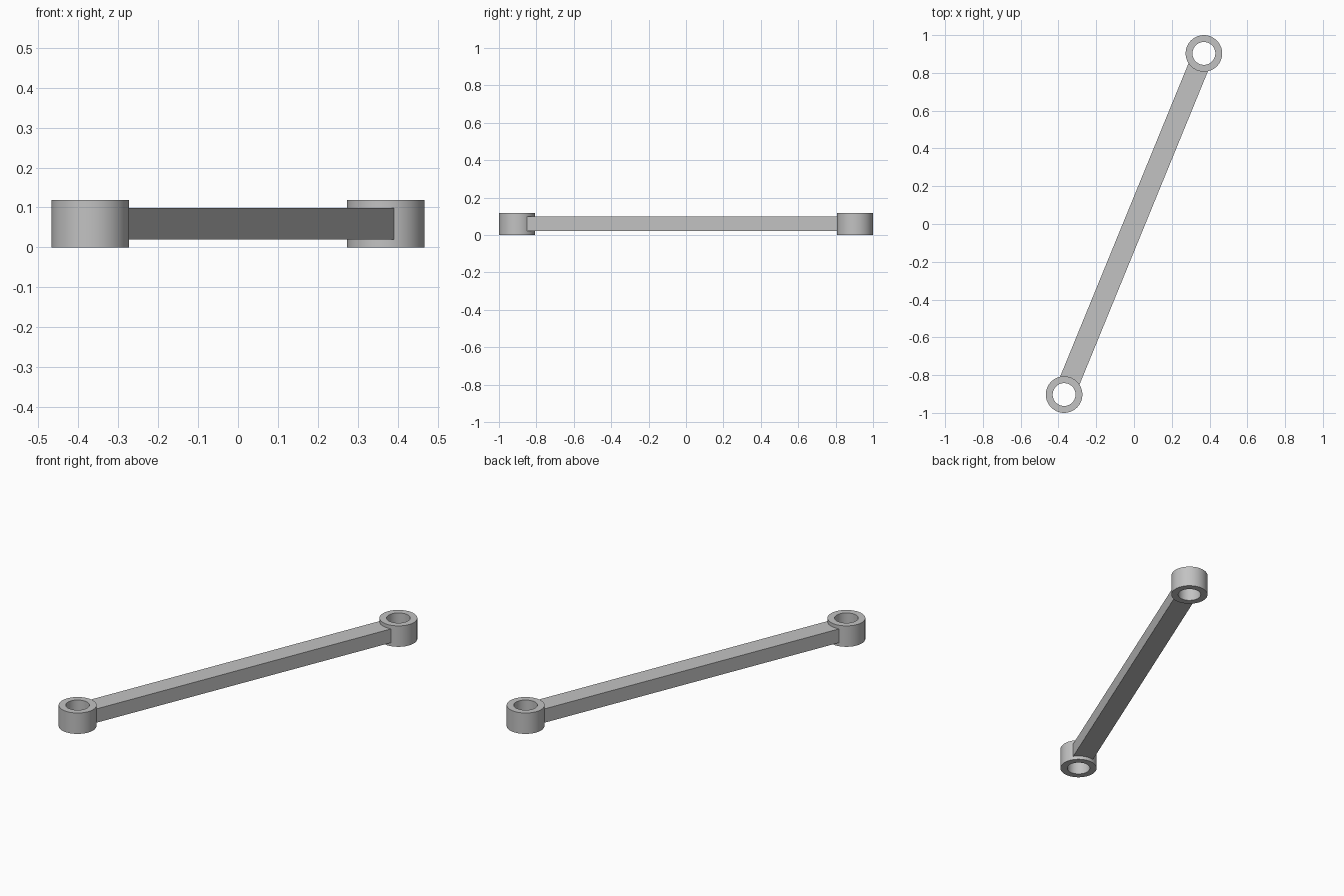
import bpy
import bmesh
from math import tau, radians
from mathutils import Vector, Matrix

if "Cube" in bpy.data.objects:
    bpy.data.objects.remove(bpy.data.objects["Cube"], do_unlink=True)

END = Vector((0.37, 0.903, 0))      # centre of the rear eye; the front one is opposite
OUTER, INNER, HEIGHT = 0.0968, 0.0605, 0.118
BAR_WIDTH, BAR_HEIGHT = 0.111, 0.078

steel = bpy.data.materials.new("grey steel")
steel.use_nodes = True
colour = (0.54, 0.54, 0.54, 1)
steel.diffuse_color = colour
steel.node_tree.nodes["Principled BSDF"].inputs["Base Color"].default_value = colour


def add_object(name, bm):
    bmesh.ops.recalc_face_normals(bm, faces=bm.faces)
    mesh = bpy.data.meshes.new(name)
    bm.to_mesh(mesh)
    bm.free()
    mesh.materials.append(steel)
    obj = bpy.data.objects.new(name, mesh)
    bpy.context.collection.objects.link(obj)
    return obj


def eye(name, centre):
    """Ring turned from a rectangular section."""
    bm = bmesh.new()
    section = [(INNER, 0), (OUTER, 0), (OUTER, HEIGHT), (INNER, HEIGHT)]
    verts = [bm.verts.new((r, 0, z)) for r, z in section]
    edges = [bm.edges.new((verts[i], verts[(i + 1) % 4])) for i in range(4)]
    bmesh.ops.spin(bm, geom=verts + edges, cent=(0, 0, 0), axis=(0, 0, 1),
                   angle=tau, steps=64, use_merge=True)
    bmesh.ops.remove_doubles(bm, verts=bm.verts, dist=0.0001)
    obj = add_object(name, bm)
    obj.location = centre
    bpy.ops.object.select_all(action="DESELECT")
    obj.select_set(True)
    bpy.context.view_layer.objects.active = obj
    bpy.ops.object.shade_smooth_by_angle(angle=radians(30))


# End eyes
eye("rear_eye", END)
eye("front_eye", -END)

# Straight bar, its ends buried in the eye walls
bm = bmesh.new()
length = 2 * (END.length - 0.07)
bmesh.ops.create_cube(bm, size=1, matrix=Matrix.Diagonal((length, BAR_WIDTH, BAR_HEIGHT, 1)))
bar = add_object("connecting_bar", bm)
bar.location.z = HEIGHT / 2
bar.rotation_euler.z = END.to_2d().angle_signed(Vector((1, 0)))
